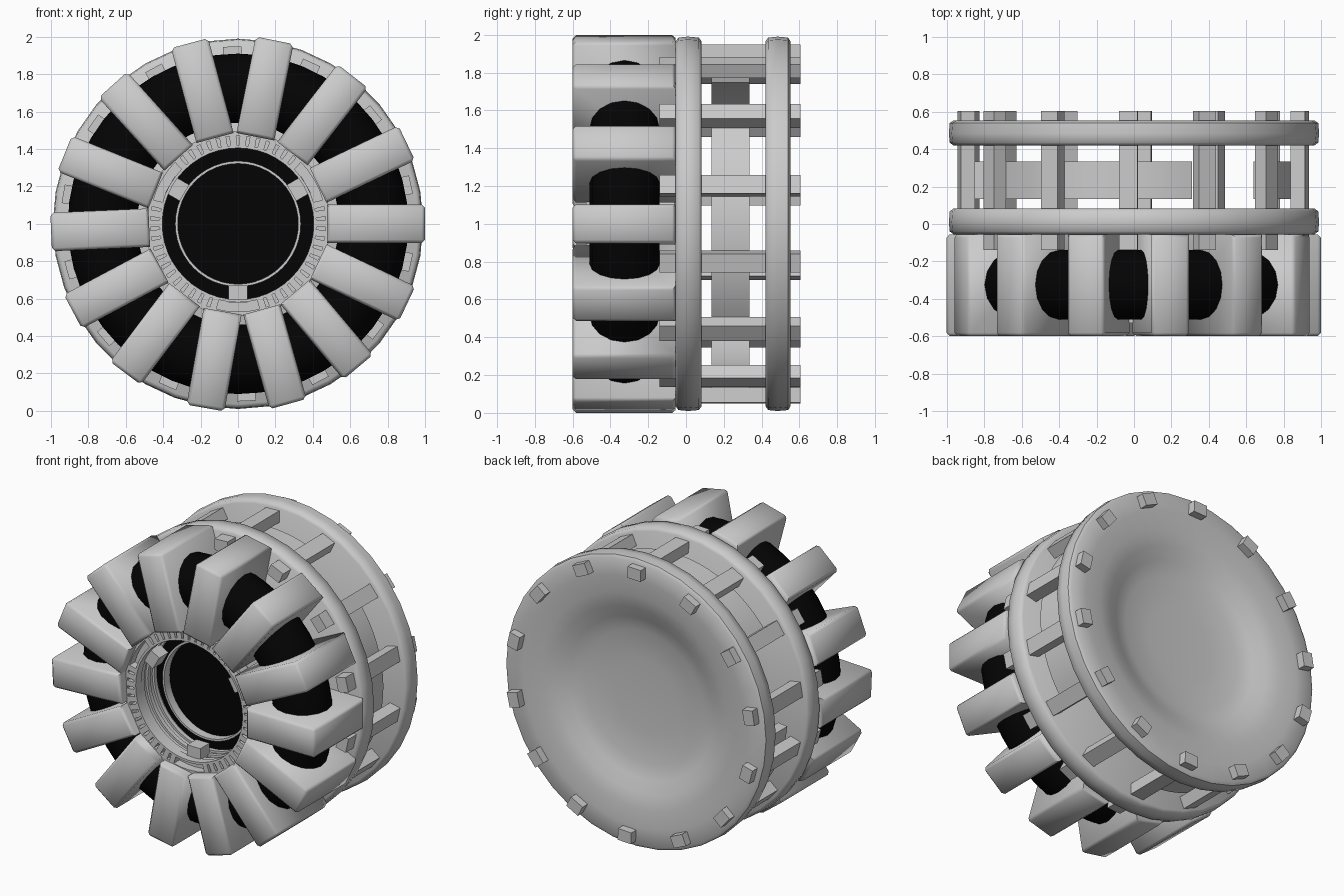
import bpy, bmesh, math
from mathutils import Matrix, Vector

if "Cube" in bpy.data.objects:
    bpy.data.objects.remove(bpy.data.objects["Cube"])

black = bpy.data.materials.new("black")
black.diffuse_color = (0.001, 0.001, 0.001, 1)
black.use_nodes = True
black.node_tree.nodes["Principled BSDF"].inputs["Base Color"].default_value = black.diffuse_color


def finish(bm, name, smooth=None, mat=None):
    bmesh.ops.recalc_face_normals(bm, faces=bm.faces[:])
    me = bpy.data.meshes.new(name)
    bm.to_mesh(me)
    bm.free()
    ob = bpy.data.objects.new(name, me)
    bpy.context.collection.objects.link(ob)
    if mat:
        me.materials.append(mat)
    if smooth:
        bpy.ops.object.select_all(action='DESELECT')
        ob.select_set(True)
        bpy.context.view_layer.objects.active = ob
        bpy.ops.object.shade_smooth_by_angle(angle=math.radians(smooth))
    return ob


def point(r, y, deg):
    a = math.radians(deg)
    return (r * math.cos(a), y, 1 + r * math.sin(a))


def lathe(name, profile, n=32, start=0, sweep=360, smooth=50, mat=None):
    """Turn a closed (radius, y) section about the y axis through z = 1."""
    bm = bmesh.new()
    full = sweep == 360
    cols = [[bm.verts.new(point(r, y, start + sweep * i / n)) for r, y in profile]
            for i in range(n if full else n + 1)]
    m = len(profile)
    for i in range(n):
        a, b = cols[i], cols[(i + 1) % len(cols)]
        for j in range(m):
            k = (j + 1) % m
            bm.faces.new((a[j], a[k], b[k], b[j]))
    if not full:
        bm.faces.new(cols[0])
        bm.faces.new(cols[-1])
    bmesh.ops.remove_doubles(bm, verts=bm.verts[:], dist=1e-5)
    return finish(bm, name, smooth, mat)


def rect(r0, r1, y0, y1):
    return [(r0, y0), (r1, y0), (r1, y1), (r0, y1)]


def radial_box(name, deg, r0, r1, y0, y1, width, bevel=0):
    bm = bmesh.new()
    bmesh.ops.create_cube(bm, size=1)
    for v in bm.verts:
        v.co = Vector(((r0 + r1) / 2 + v.co.x * (r1 - r0),
                       (y0 + y1) / 2 + v.co.y * (y1 - y0), v.co.z * width))
    if bevel:
        # chamfer only the edges around the two radial ends and the front
        edges = [e for e in bm.edges if all(abs(v.co.y - y0) < 1e-4 for v in e.verts)
                 or all(abs(v.co.x - r1) < 1e-4 for v in e.verts)]
        bmesh.ops.bevel(bm, geom=edges, offset=bevel, segments=1, affect='EDGES')
    bm.transform(Matrix.Translation((0, 0, 1)) @ Matrix.Rotation(-math.radians(deg), 4, 'Y'))
    return finish(bm, name, 60 if bevel else None)


# Coil blocks, slightly unevenly spaced, with tie bars between them
angles = [0, 25.6, 52.2, 78.7, 105, 132, 158, 182.5, 208, 233, 260, 285.5, 310, 334.7]
for i, a in enumerate(angles):
    b = angles[i + 1] if i < 13 else 360
    radial_box("coil_block", a, 0.475, 1.0, -0.60, -0.055, 0.206, 0.018)
    radial_box("tie_bar", (a + b) / 2, 0.87, 0.948, -0.14, 0.605, 0.1)

# Black core ring inside the blocks
lathe("core_ring", [(0.725 + 0.185 * math.cos(t * math.pi / 8), -0.325 + 0.185 * math.sin(t * math.pi / 8))
                    for t in range(16)], 48, mat=black)

# Front and rear flanges, the rear one dished
lathe("front_flange", [(0, -0.055), (0.965, -0.055), (0.985, -0.04), (0.99, 0.01), (0.985, 0.068),
                       (0.965, 0.083), (0, 0.083)], 36)
lathe("rear_flange", [(0, 0.42), (0.965, 0.42), (0.985, 0.435), (0.99, 0.485), (0.985, 0.54),
                      (0.965, 0.553), (0.85, 0.55), (0.73, 0.543), (0.63, 0.52),
                      (0.55, 0.48), (0.45, 0.452), (0.25, 0.44), (0, 0.437)], 36)

# Three arc plates between the flanges
for start, end in ((-36, 37), (69, 145), (186, 269)):
    lathe("arc_plate", rect(0.80, 0.868, 0.135, 0.335), 16, start, end - start)

# Inner housing: stepped liner, black face, hoop
lathe("liner_outer_ring", rect(0.47, 0.495, -0.53, -0.45), 48)
lathe("liner_inner_ring", rect(0.405, 0.42, -0.53, -0.47), 48)
lathe("liner_back_ring", rect(0.41, 0.48, -0.47, -0.43), 48)
lathe("liner_wall", rect(0.42, 0.44, -0.43, -0.06), 48)
for y in (-0.40, -0.33):
    lathe("liner_rib", rect(0.405, 0.425, y, y + 0.03), 48)
lathe("black_face", [(0, -0.28), (0.422, -0.28), (0.422, -0.24), (0, -0.24)], 48, mat=black)
lathe("center_hoop", rect(0.322, 0.336, -0.34, -0.28), 48)

# Three brackets and the toothed arcs between them
for a in (30, 150, 270):
    radial_box("bracket", a, 0.33, 0.42, -0.48, -0.38, 0.1)
    for i in range(14):
        radial_box("tooth", a + 60 + (i - 6.5) * 6.7, 0.415, 0.475, -0.53, -0.46, 0.036)
